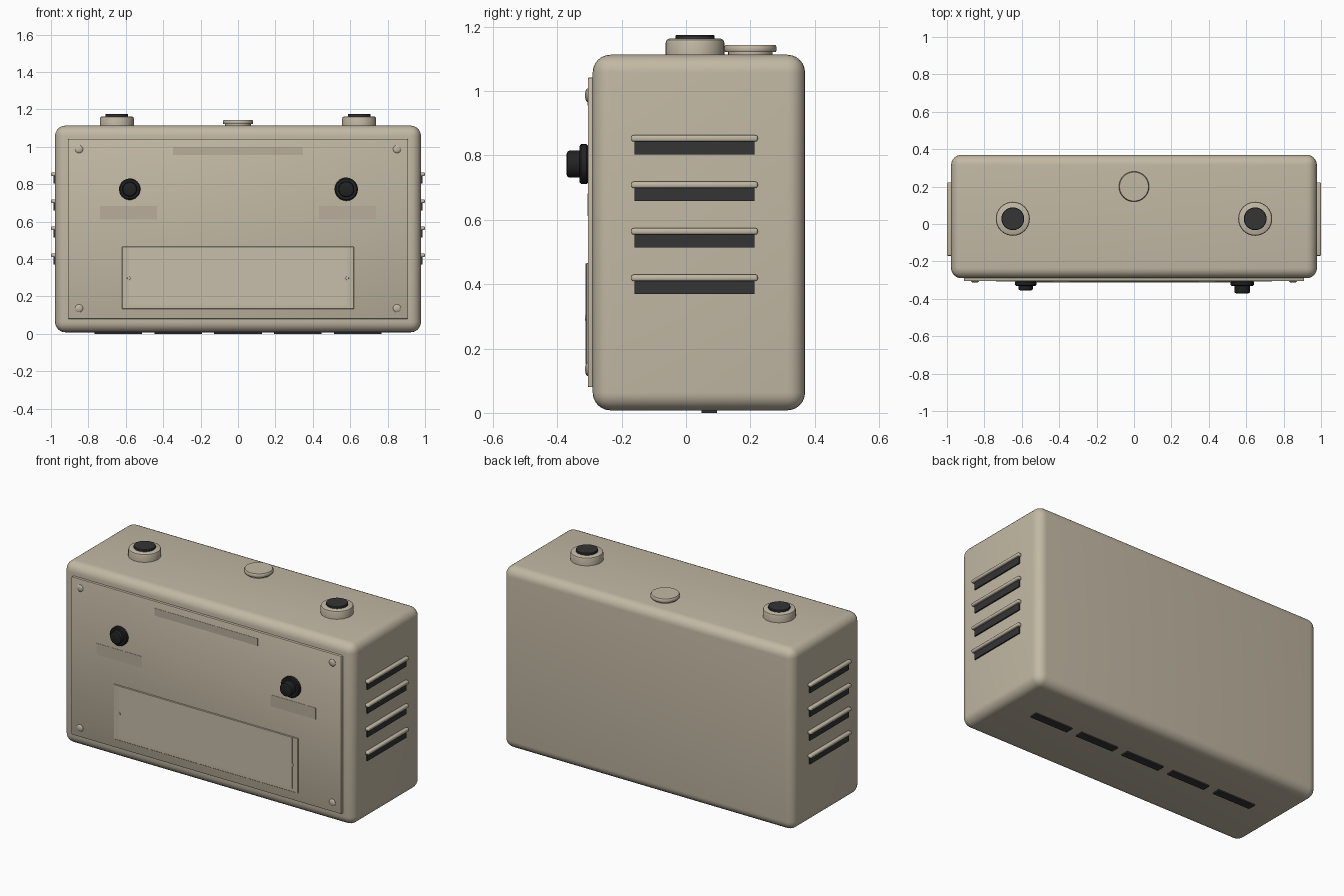
import bpy, bmesh, math
from mathutils import Matrix, Vector

if "Cube" in bpy.data.objects:
    bpy.data.objects.remove(bpy.data.objects["Cube"])


def material(name, rgb):
    m = bpy.data.materials.new(name)
    m.diffuse_color = (*rgb, 1)
    m.use_nodes = True
    m.node_tree.nodes["Principled BSDF"].inputs["Base Color"].default_value = m.diffuse_color
    return m


TAN = material("tan paint", (0.54, 0.48, 0.37))
DOOR = material("light tan door", (0.57, 0.51, 0.40))
LABEL = material("dull tan label", (0.48, 0.42, 0.325))
VENT = material("charcoal slot", (0.035, 0.035, 0.036))
BLACK = material("black knob", (0.016, 0.016, 0.017))


def finish(name, bm, mat, angle=35):
    mesh = bpy.data.meshes.new(name)
    bm.to_mesh(mesh)
    bm.free()
    mesh.materials.append(mat)
    ob = bpy.data.objects.new(name, mesh)
    bpy.context.collection.objects.link(ob)
    bpy.ops.object.select_all(action='DESELECT')
    bpy.context.view_layer.objects.active = ob
    ob.select_set(True)
    bpy.ops.object.shade_smooth_by_angle(angle=math.radians(angle))
    return ob


def box(name, x, y, z, mat, bevel=0.0, segments=3):
    """Box from (min, max) ranges with optional rounded edges."""
    bm = bmesh.new()
    bmesh.ops.create_cube(bm, size=1)
    for v in bm.verts:
        v.co = Vector([(r[0] + r[1]) / 2 + c * (r[1] - r[0])
                       for r, c in zip((x, y, z), v.co)])
    if bevel:
        bmesh.ops.bevel(bm, geom=bm.edges[:], offset=bevel, segments=segments,
                        profile=0.5, affect='EDGES')
    return finish(name, bm, mat)


def lathe(name, profile, origin, mat, front=False, steps=40):
    """Spin (radius, height) points round z, or round -y when front is set."""
    bm = bmesh.new()
    verts = [bm.verts.new((r, 0, h)) for r, h in profile]
    edges = [bm.edges.new(p) for p in zip(verts, verts[1:])]
    bmesh.ops.spin(bm, geom=verts + edges, axis=(0, 0, 1), cent=(0, 0, 0),
                   angle=math.tau, steps=steps)
    bmesh.ops.remove_doubles(bm, verts=bm.verts[:], dist=1e-5)
    bmesh.ops.recalc_face_normals(bm, faces=bm.faces[:])
    mat4 = Matrix.Translation(origin)
    if front:
        mat4 = mat4 @ Matrix.Rotation(math.pi / 2, 4, 'X')
    bmesh.ops.transform(bm, matrix=mat4, verts=bm.verts[:])
    return finish(name, bm, mat)


# Case and front panel
box("case", (-0.978, 0.978), (-0.29, 0.37), (0.008, 1.113), TAN, 0.055, 6)
box("front_panel", (-0.909, 0.909), (-0.305, -0.27), (0.08, 1.042), TAN, 0.004, 2)

# Battery door: backing plate and raised lid
box("door_frame", (-0.62, 0.62), (-0.310, -0.30), (0.132, 0.466), TAN, 0.002, 1)
box("door_lid", (-0.583, 0.583), (-0.312, -0.305), (0.152, 0.464), DOOR)

# Thin label plates
box("top_label", (-0.347, 0.347), (-0.3065, -0.303), (0.955, 1.0), LABEL)

for side, sx in (("left", -1), ("right", 1)):
    box(side + "_knob_label", tuple(sorted((sx * 0.433, sx * 0.738))),
        (-0.3065, -0.303), (0.612, 0.682), LABEL)

    # Domed panel screws
    for level, z in (("lower", 0.136), ("upper", 0.987)):
        lathe(f"{side}_{level}_screw",
              [(0.021, 0), (0.021, 0.003), (0.017, 0.007), (0.009, 0.009), (0, 0.010)],
              (sx * 0.85, -0.304, z), TAN, True, 20)
    lathe(side + "_door_screw", [(0.010, 0), (0.009, 0.002), (0, 0.003)],
          (sx * 0.583, -0.3115, 0.297), TAN, True, 16)

    # Front control knob: flange and grip (right one is slightly larger)
    k, h = (0.057, 0.050) if sx < 0 else (0.062, 0.066)
    g = k * 0.68
    lathe(side + "_front_knob",
          [(0, 0), (k - 0.004, 0), (k, 0.004), (k, 0.021), (k - 0.006, 0.026),
           (g, 0.026), (g, h - 0.009), (g - 0.003, h - 0.003),
           (g - 0.010, h), (0, h)],
          (sx * 0.579, -0.305, 0.773), BLACK, True)

    # Top dial collar with dark cap
    lathe(side + "_dial_collar",
          [(0, 0), (0.091, 0), (0.091, 0.041), (0.088, 0.049), (0.080, 0.053), (0, 0.053)],
          (sx * 0.648, 0.028, 1.11), TAN)
    lathe(side + "_dial_cap",
          [(0, 0), (0.061, 0), (0.061, 0.012), (0.058, 0.015), (0, 0.015)],
          (sx * 0.648, 0.028, 1.16), VENT)

    # Side louvres: dark slot under a rounded hood
    for i in range(4):
        z = 0.853 - i * 0.1445
        box(f"{side}_vent_slot_{i + 1}", tuple(sorted((sx * 0.96, sx * 0.986))),
            (-0.160, 0.213), (z - 0.050, z - 0.002), VENT)
        box(f"{side}_vent_hood_{i + 1}", tuple(sorted((sx * 0.965, sx * 1.0))),
            (-0.170, 0.223), (z - 0.010, z + 0.010), TAN, 0.007, 3)

# Top push button on a short stem
lathe("top_button",
      [(0, 0), (0.069, 0), (0.069, 0.012), (0.079, 0.012), (0.081, 0.016),
       (0.081, 0.028), (0.077, 0.034), (0, 0.034)],
      (0, 0.2, 1.11), TAN)

# Slots along the underside
for i in range(5):
    cx = (i - 2) * 0.32
    box(f"bottom_slot_{i + 1}", (cx - 0.127, cx + 0.127), (0.048, 0.096),
        (0.0, 0.02), VENT)
